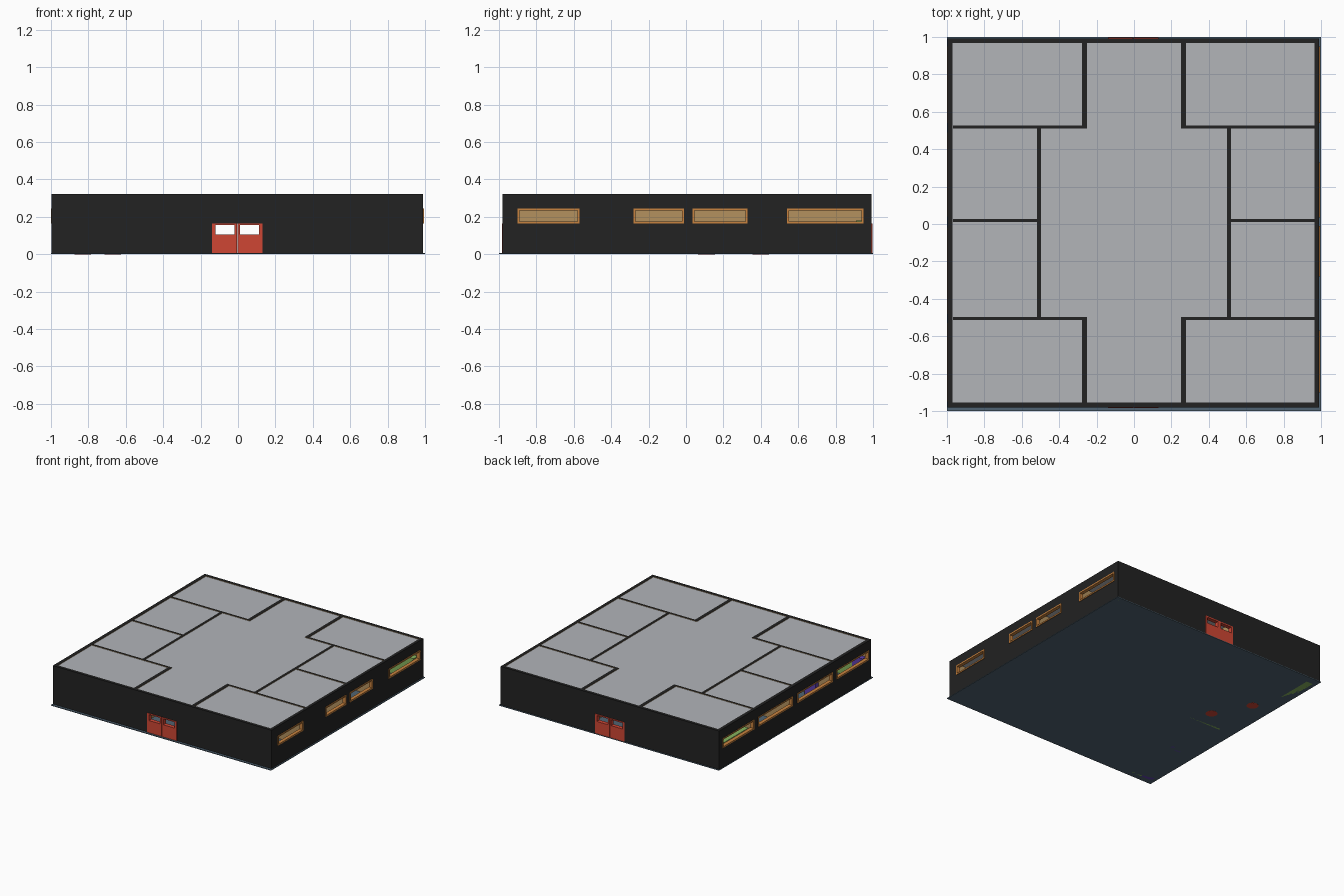
import bpy, bmesh
from mathutils import Vector

if "Cube" in bpy.data.objects:
    bpy.data.objects.remove(bpy.data.objects["Cube"])


def mat(name, r, g, b):
    m = bpy.data.materials.new(name)
    lin = [(c / 255 / 12.92 if c < 11 else ((c / 255 + 0.055) / 1.055) ** 2.4) for c in (r, g, b)]
    m.diffuse_color = (*lin, 1)
    m.use_nodes = True
    m.node_tree.nodes["Principled BSDF"].inputs["Base Color"].default_value = m.diffuse_color
    return m


BLACK = mat("black_wall", 34, 34, 34)
TAN = mat("tan_inner_wall", 180, 145, 95)
GRAY = mat("gray_ceiling", 178, 181, 185)
SLATE = mat("slate_floor", 80, 100, 115)
RED = mat("door_red", 207, 70, 52)
ORANGE = mat("orange_frame", 200, 130, 62)
GREEN = mat("green_cabinet", 135, 180, 95)
PURPLE = mat("purple_cabinet", 95, 65, 175)


def add_box(bm, x0, x1, y0, y1, z0, z1):
    vs = bmesh.ops.create_cube(bm, size=1)["verts"]
    for v in vs:
        v.co = Vector((x1 if v.co.x > 0 else x0, y1 if v.co.y > 0 else y0, z1 if v.co.z > 0 else z0))


def boxes(name, material, items, holes=()):
    """One object from several boxes, with optional box-shaped holes cut out."""
    bm = bmesh.new()
    for it in items:
        add_box(bm, *it)
    me = bpy.data.meshes.new(name)
    bm.to_mesh(me)
    bm.free()
    me.materials.append(material)
    ob = bpy.data.objects.new(name, me)
    bpy.context.collection.objects.link(ob)
    if holes:
        cutter = boxes(name + "_cutter", material, holes)
        mod = ob.modifiers.new("openings", "BOOLEAN")
        mod.operation, mod.solver, mod.object = "DIFFERENCE", "EXACT", cutter
        dg = bpy.context.evaluated_depsgraph_get()
        new = bpy.data.meshes.new_from_object(ob.evaluated_get(dg))
        ob.modifiers.clear()
        ob.data = new
        bpy.data.objects.remove(cutter)
    return ob


def paint_inside(ob, test):
    """Tan paint on the faces that look into a room."""
    ob.data.materials.append(TAN)
    for p in ob.data.polygons:
        if test(p):
            p.material_index = 1


H = 0.322
X0, X1, Y0, Y1 = -0.997, 0.99, -0.98, 0.993
WZ0, WZ1 = 0.165, 0.245

# floor slab
boxes("floor", SLATE, [(-1, 1, -1, 1, 0, 0.006)])

# outer side walls with window openings and frames
right_windows = [(-0.90, -0.57), (-0.28, -0.01), (0.035, 0.33), (0.54, 0.95)]
left_windows = [(-0.95, -0.53), (-0.48, -0.02), (0.04, 0.49), (0.54, 0.95)]
for side, xa, xb, wins, n in (("right", 0.966, X1, right_windows, -1), ("left", X0, -0.97, left_windows, 1)):
    holes = [(xa - 0.05, xb + 0.05, a, b, WZ0, WZ1) for a, b in wins]
    w = boxes(side + "_wall", BLACK, [(xa, xb, Y0 + 0.025, Y1 - 0.025, 0.004, H)], holes)
    inner = xa if n < 0 else xb
    paint_inside(w, lambda p: p.normal.x * n > 0.9 and abs(p.center.x - inner) < 0.002)
    fa, fb = (xa, xb + 0.005) if n < 0 else (xa - 0.003, xb)
    t = 0.011
    for i, (a, b) in enumerate(wins):
        boxes(f"{side}_window_frame_{i}", ORANGE, [(fa, fb, a, b, WZ0, WZ1)],
              [(fa - 0.1, fb + 0.1, a + t, b - t, WZ0 + t, WZ1 - t)])

# front and back walls with double doors
door_panes = [(-0.12, -0.018), (0.01, 0.112)]
for side, ya, yb, n in (("front", Y0, Y0 + 0.025, 1), ("back", Y1 - 0.025, Y1, -1)):
    w = boxes(side + "_wall", BLACK, [(X0, X1, ya, yb, 0.004, H)],
              [(-0.138, 0.13, ya - 0.05, yb + 0.05, -0.05, 0.165)])
    inner = yb if n > 0 else ya
    paint_inside(w, lambda p: p.normal.y * n > 0.9 and abs(p.center.y - inner) < 0.002)
    da, db = ya - 0.004, yb + 0.004
    leaves = [(-0.138, -0.0055, da, db, 0.006, 0.165), (-0.0025, 0.13, da, db, 0.006, 0.165)]
    boxes(side + "_doors", RED, leaves, [(a, b, da - 0.1, db + 0.1, 0.106, 0.155) for a, b in door_panes])

# inner partitions
parts = []
for s in (-1, 1):
    def span(a, b):
        return tuple(sorted((s * a, s * b)))
    for y0, y1 in ((0.51, 0.97), (-0.957, -0.497)):
        parts.append((*span(0.25, 0.277), y0, y1))
    parts.append((*span(0.498, 0.518), -0.497, 0.51))
    for y, x in ((0.518, 0.277), (0.018, 0.518), (-0.505, 0.277)):
        parts.append((*span(x, 0.968), y - 0.008, y + 0.008))
for i, (x0, x1, y0, y1) in enumerate(parts):
    w = boxes(f"partition_{i}", BLACK, [(x0, x1, y0, y1, 0.004, H)])
    paint_inside(w, lambda p: abs(p.normal.z) < 0.5)

# ceiling
boxes("ceiling", GRAY, [(-0.972, 0.968, Y0 + 0.022, Y1 - 0.022, 0.306, 0.318)])

# cabinets standing on the floor along the room walls
C = 0.18
boxes("green_cabinets", GREEN, [
    (0.62, 0.96, 0.91, 0.966, -0.0, C),
    (-0.968, -0.91, 0.57, 0.94, -0.0, C),
    (-0.87, -0.53, -0.04, 0.008, -0.0, C),
    (0.49, 0.86, -0.953, -0.91, -0.0, C),
    (-0.87, -0.48, -0.953, -0.91, -0.0, C)])
boxes("purple_cabinets", PURPLE, [
    (0.86, 0.96, -0.953, -0.91, 0, C), (0.38, 0.49, -0.953, -0.91, 0, C),
    (-0.968, -0.87, -0.953, -0.91, 0, C), (-0.48, -0.37, -0.953, -0.91, 0, C),
    (-0.86, -0.76, -0.495, -0.455, 0, C)])

# round red tables
for i, (x, y) in enumerate(((-0.67, 0.11), (-0.83, 0.40))):
    bpy.ops.mesh.primitive_cylinder_add(vertices=24, radius=0.045, depth=0.08, location=(x, y, 0.0395))
    o = bpy.context.object
    o.name = f"round_table_{i}"
    o.data.materials.append(RED)
